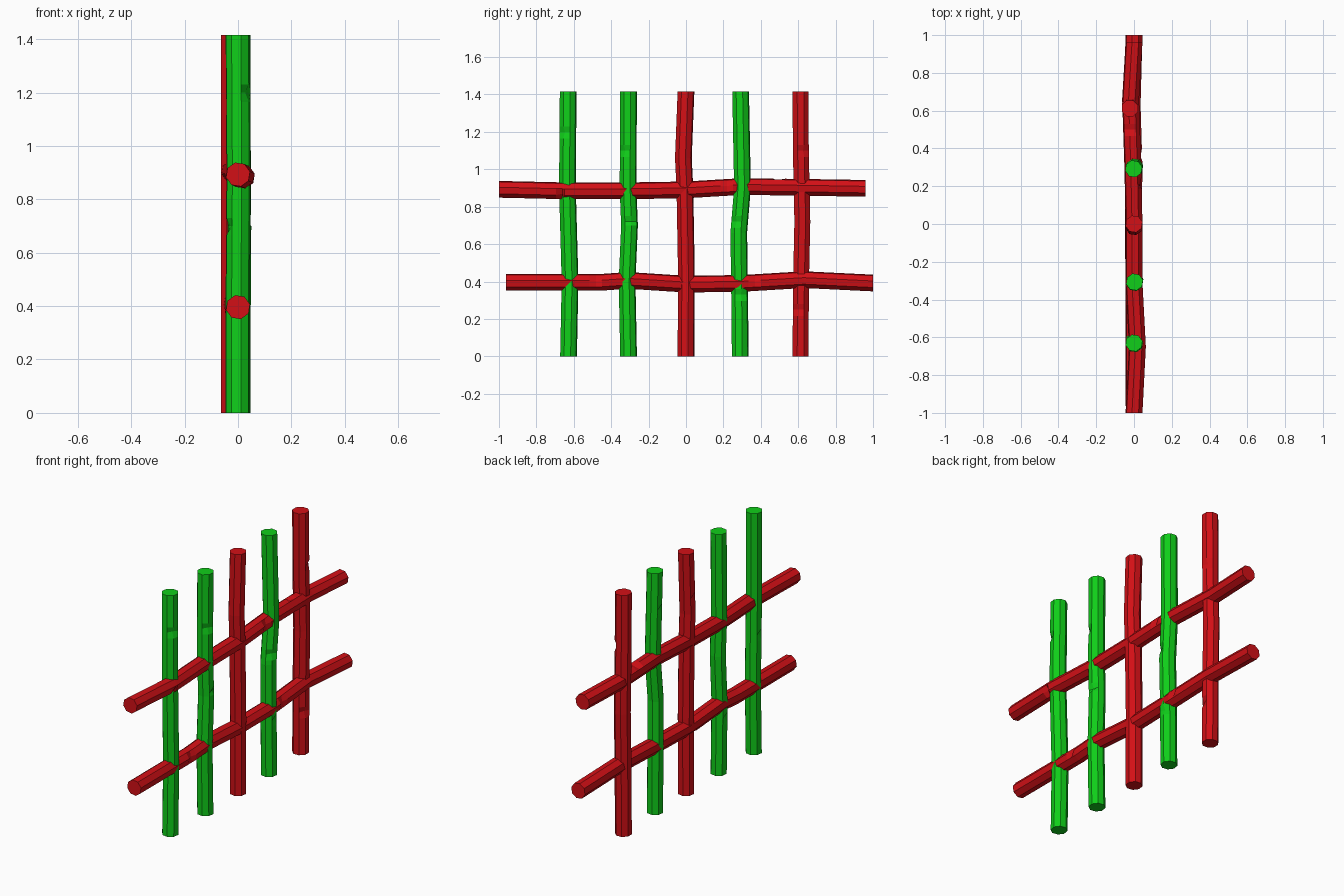
import bpy, bmesh, math
from mathutils import Vector

if "Cube" in bpy.data.objects:
    bpy.data.objects.remove(bpy.data.objects["Cube"])


def material(name, color):
    m = bpy.data.materials.new(name)
    m.diffuse_color = (*color, 1)
    m.use_nodes = True
    m.node_tree.nodes["Principled BSDF"].inputs["Base Color"].default_value = m.diffuse_color
    return m


GREEN = material("bright green", (0.005, 0.62, 0.01))
RED = material("red", (0.65, 0.005, 0.008))
SIDES, R = 8, 0.046


def sample(path, t):
    """Offsets (a, b) on a path of (t, a, b) points."""
    for p, q in zip(path, path[1:]):
        if t <= q[0]:
            f = (t - p[0]) / (q[0] - p[0])
            return p[1] + (q[1] - p[1]) * f, p[2] + (q[2] - p[2]) * f
    return path[-1][1:]


def stick(name, mat, path, place, notches=(), turn=0.0):
    """Eight-sided bent stick; notches are (t, corner index) chips cut inwards."""
    ts = {p[0] for p in path}
    for t, _ in notches:
        ts |= {t - 0.035, t, t + 0.03}
    bm = bmesh.new()
    rings = []
    for t in sorted(ts):
        a, b = sample(path, t)
        ring = []
        for i in range(SIDES):
            ang = 2 * math.pi * (i + turn) / SIDES
            r = R - 0.016 * ((t, i) in notches)
            ring.append(bm.verts.new(place(t, a + r * math.cos(ang), b + r * math.sin(ang))))
        rings.append(ring)
    for lo, hi in zip(rings, rings[1:]):
        for i in range(SIDES):
            j = (i + 1) % SIDES
            bm.faces.new((lo[i], lo[j], hi[j], hi[i]))
    bm.faces.new(rings[0])
    bm.faces.new(rings[-1])
    bmesh.ops.recalc_face_normals(bm, faces=bm.faces)
    me = bpy.data.meshes.new(name)
    bm.to_mesh(me)
    bm.free()
    me.materials.append(mat)
    bpy.context.collection.objects.link(bpy.data.objects.new(name, me))


def upright(t, a, b):
    return Vector((a, b, t))


def level(t, a, b):
    return Vector((a, t, b))


# Upright posts: path points are (z, x, y)
H = 1.416
stick("post_1", GREEN, [(0, 0, -.628), (.4, 0, -.62), (.9, .003, -.634), (H, 0, -.63)],
      upright, [(1.2, 7), (.7, 4)], 0.3)
stick("post_2", GREEN, [(0, .003, -.307), (.4, .003, -.315), (.7, .005, -.302), (.9, .003, -.31), (H, .003, -.307)],
      upright, [(1.1, 7), (.72, 0), (.33, 4)], 0.3)
stick("post_3", RED, [(0, 0, 0), (.45, 0, .002), (.9, 0, -.006), (1.06, 0, -.014), (H, 0, 0)],
      upright, [(1.15, 4)], 0.3)
stick("post_4", GREEN, [(0, -.002, .29), (.4, -.002, .286), (.66, 0, .282), (.9, .004, .302), (H, -.002, .292)],
      upright, [(.72, 7), (.33, 0), (1.2, 4)], 0.3)
stick("post_5", RED, [(0, -.022, .612), (.4, -.022, .615), (.72, -.022, .622), (1.1, -.022, .614), (H, -.022, .612)],
      upright, [(1.1, 0), (.25, 7)], 0.5)

# Rails: path points are (y, x, z)
stick("lower_rail", RED, [(-.963, 0, .396), (-.45, 0, .396), (-.31, 0, .406), (0, -.004, .386),
                          (.3, 0, .39), (.63, -.01, .41), (1, 0, .392)],
      level, [(-.48, 0), (.37, 0), (-.02, 5)], 0.3)
stick("upper_rail", RED, [(-1, 0, .893), (-.65, .018, .885), (-.31, 0, .885), (0, 0, .89),
                          (.3, -.006, .908), (.66, -.018, .903), (.96, 0, .898)],
      level, [(-.66, 7), (.22, 0), (.5, 2)], 0.3)
